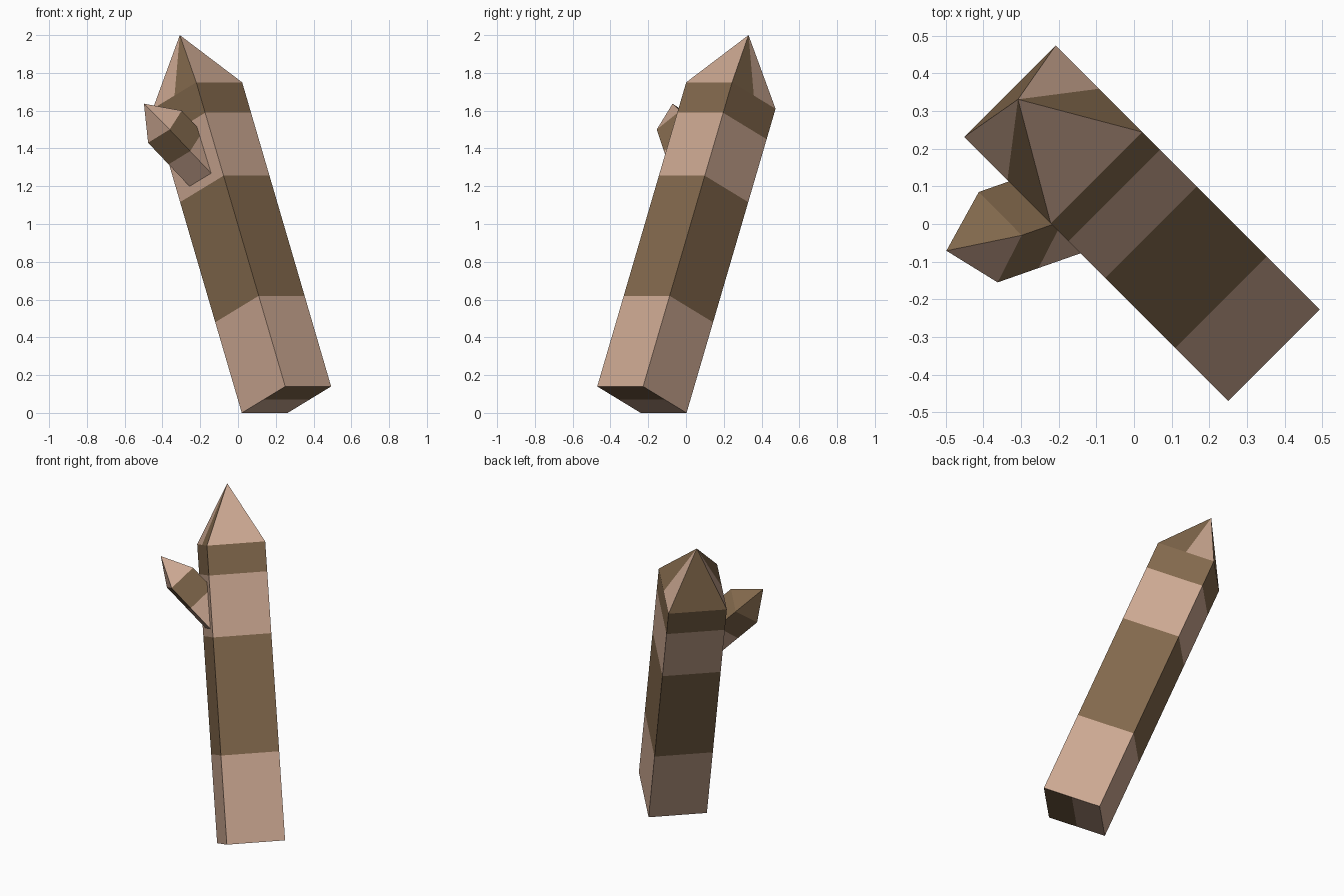
import bpy, bmesh
from mathutils import Vector as V

if "Cube" in bpy.data.objects:
    bpy.data.objects.remove(bpy.data.objects["Cube"])

# Two flat colours
def material(name, rgb):
    m = bpy.data.materials.new(name)
    m.diffuse_color = (*rgb, 1)
    m.use_nodes = True
    m.node_tree.nodes["Principled BSDF"].inputs["Base Color"].default_value = m.diffuse_color
    return m

MATS = [material("pale_pink_brown", (0.60, 0.39, 0.285)),
        material("olive_brown", (0.225, 0.14, 0.073))]
PINK, OLIVE = 0, 1

def crystal(name, base, axis, levels, bands, tip, tip_cols, base_cols):
    """Square prism with colour bands along its axis and a pointed cap."""
    bm = bmesh.new()
    # corners plus edge midpoints, so the cap and base can change colour halfway
    outline = []
    for i in range(4):
        outline += [base[i], (base[i] + base[(i + 1) % 4]) / 2]
    rings = [[bm.verts.new(p + axis * t) for p in outline] for t in levels]

    def face(verts, col):
        bm.faces.new(verts).material_index = col

    for lo, hi, col in zip(rings, rings[1:], bands):
        for i in range(8):
            j = (i + 1) % 8
            face((lo[i], lo[j], hi[j], hi[i]), col)
    apex = bm.verts.new(tip)
    for i in range(8):
        face((rings[-1][i], rings[-1][(i + 1) % 8], apex), tip_cols[i])
    b = rings[0]
    face((b[7], b[0], b[1], b[2], b[3]), base_cols[0])
    face((b[3], b[4], b[5], b[6], b[7]), base_cols[1])
    bmesh.ops.recalc_face_normals(bm, faces=bm.faces)
    me = bpy.data.meshes.new(name)
    bm.to_mesh(me)
    bm.free()
    for m in MATS:
        me.materials.append(m)
    bpy.context.collection.objects.link(bpy.data.objects.new(name, me))

# Large leaning crystal
crystal("main_crystal",
        [V((0.25, -0.47, 0.14)), V((0.493, -0.227, 0.14)),
         V((0.263, 0.003, 0)), V((0.02, -0.24, 0))],
        V((-0.471, 0.471, 1.61)),
        [0, 0.298, 0.693, 0.90, 1], [PINK, OLIVE, PINK, OLIVE],
        V((-0.308, 0.331, 2.0)),
        [PINK, PINK, OLIVE, PINK, OLIVE, OLIVE, PINK, OLIVE],
        [OLIVE, PINK])

# Small side crystal, its root buried in the large one
shaft = V((-0.67, -0.235, 0.705)) * 0.45
shoulder = [V((-0.362, -0.155, 1.5)), V((-0.298, -0.03, 1.6)),
            V((-0.412, 0.085, 1.53)), V((-0.476, -0.04, 1.43))]
crystal("side_crystal", [p - shaft for p in shoulder], shaft,
        [0, 0.64, 1], [PINK, OLIVE],
        V((-0.498, -0.071, 1.637)),
        [PINK, PINK, OLIVE, OLIVE, OLIVE, OLIVE, PINK, PINK],
        [PINK, PINK])
